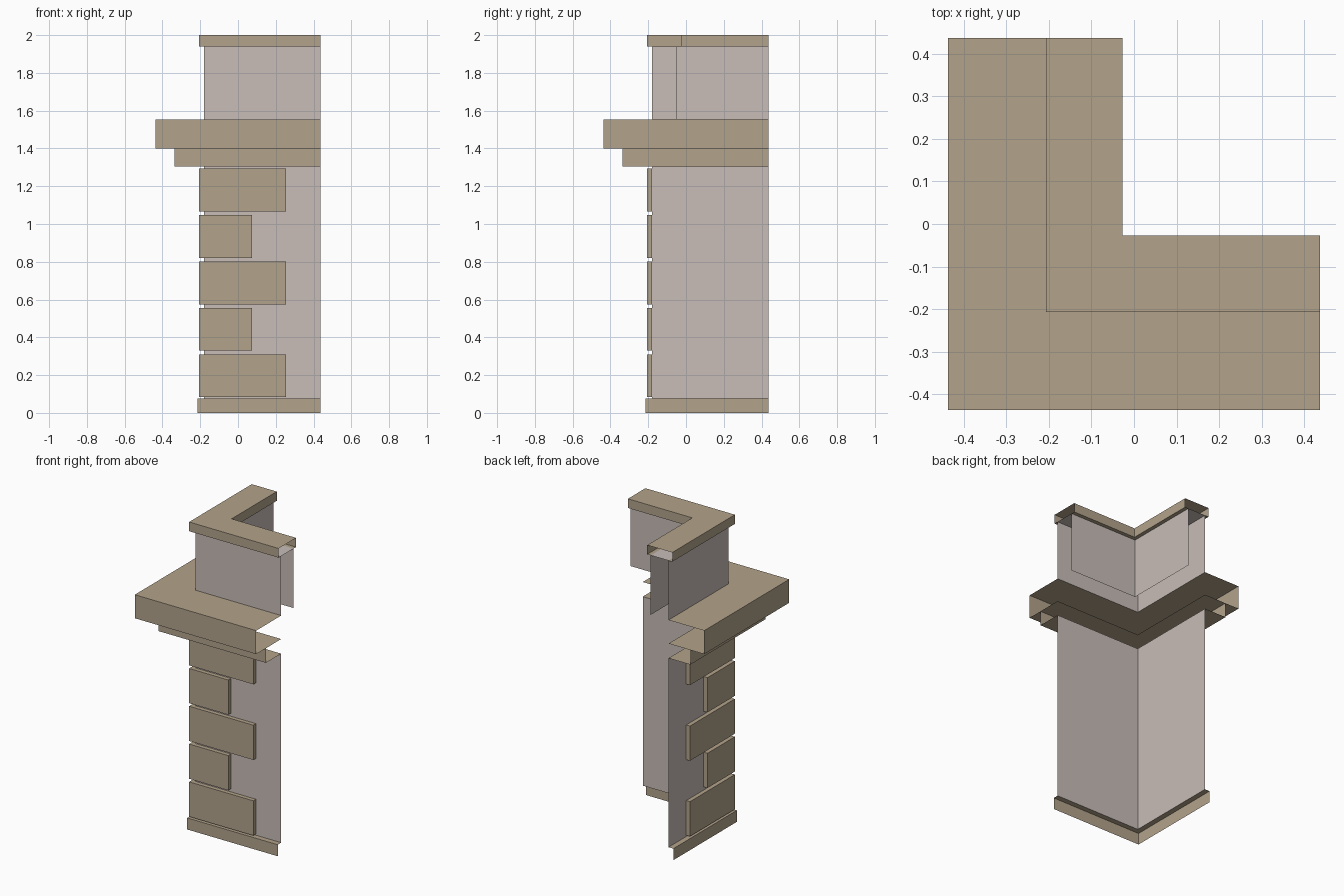
import bpy
import bmesh

cube = bpy.data.objects.get("Cube")
if cube:
    bpy.data.objects.remove(cube, do_unlink=True)


def make_material(name, color):
    mat = bpy.data.materials.new(name)
    mat.use_nodes = True
    mat.diffuse_color = (*color, 1)
    mat.node_tree.nodes["Principled BSDF"].inputs["Base Color"].default_value = (*color, 1)
    return mat


STONE = make_material("tan stone", (0.45, 0.37, 0.26))
PLASTER = make_material("pale plaster", (0.58, 0.51, 0.48))

END = 0.437    # where both arms of the corner stop
WALL = 0.18    # outer wall offset from the centre
BLOCK = 0.207  # outer face of quoins and coping


def corner_sweep(name, profile, mat, reach=END, caps=False):
    """Sweep an (offset, height) profile around the L-shaped corner."""
    bm = bmesh.new()
    rows = []
    for place in (lambda o: (reach, -o), lambda o: (-o, -o), lambda o: (-o, reach)):
        rows.append([bm.verts.new((*place(o), z)) for o, z in profile])
    for a, b in zip(rows, rows[1:]):
        for j in range(len(profile) - 1):
            bm.faces.new((a[j], a[j + 1], b[j + 1], b[j]))
    if caps:
        bm.faces.new(rows[0][::-1])
        bm.faces.new(rows[-1])
    mesh = bpy.data.meshes.new(name)
    bm.to_mesh(mesh)
    bm.free()
    mesh.materials.append(mat)
    obj = bpy.data.objects.new(name, mesh)
    bpy.context.collection.objects.link(obj)
    return obj


# Plinth: outer face and ledge
corner_sweep("plinth", [(0.215, 0), (0.215, 0.075), (WALL, 0.075)], STONE)

# Main wall
corner_sweep("lower_wall", [(WALL, 0.075), (WALL, 1.305)], PLASTER)

# Alternating long and short corner blocks
for i in range(5):
    z = 0.083 + i * 0.246
    corner_sweep(f"quoin_{i + 1}",
                 [(WALL, z), (BLOCK, z), (BLOCK, z + 0.226), (WALL, z + 0.226)],
                 STONE, reach=0.075 if i % 2 else 0.255, caps=True)

# Stepped cornice, open at the ends and the back
corner_sweep("cornice_bed", [(WALL, 1.305), (0.337, 1.305), (0.337, 1.4)], STONE)
corner_sweep("cornice", [(WALL, 1.4), (END, 1.4), (END, 1.553), (WALL, 1.553)], STONE)

# Parapet with outer and inner skins
corner_sweep("parapet", [(WALL, 1.553), (WALL, 1.94), (0.052, 1.94), (0.052, 1.553)], PLASTER)

# Coping with overhanging lips
corner_sweep("coping", [(WALL, 1.94), (BLOCK, 1.94), (BLOCK, 2), (0.027, 2),
                        (0.027, 1.94), (0.052, 1.94)], STONE)
